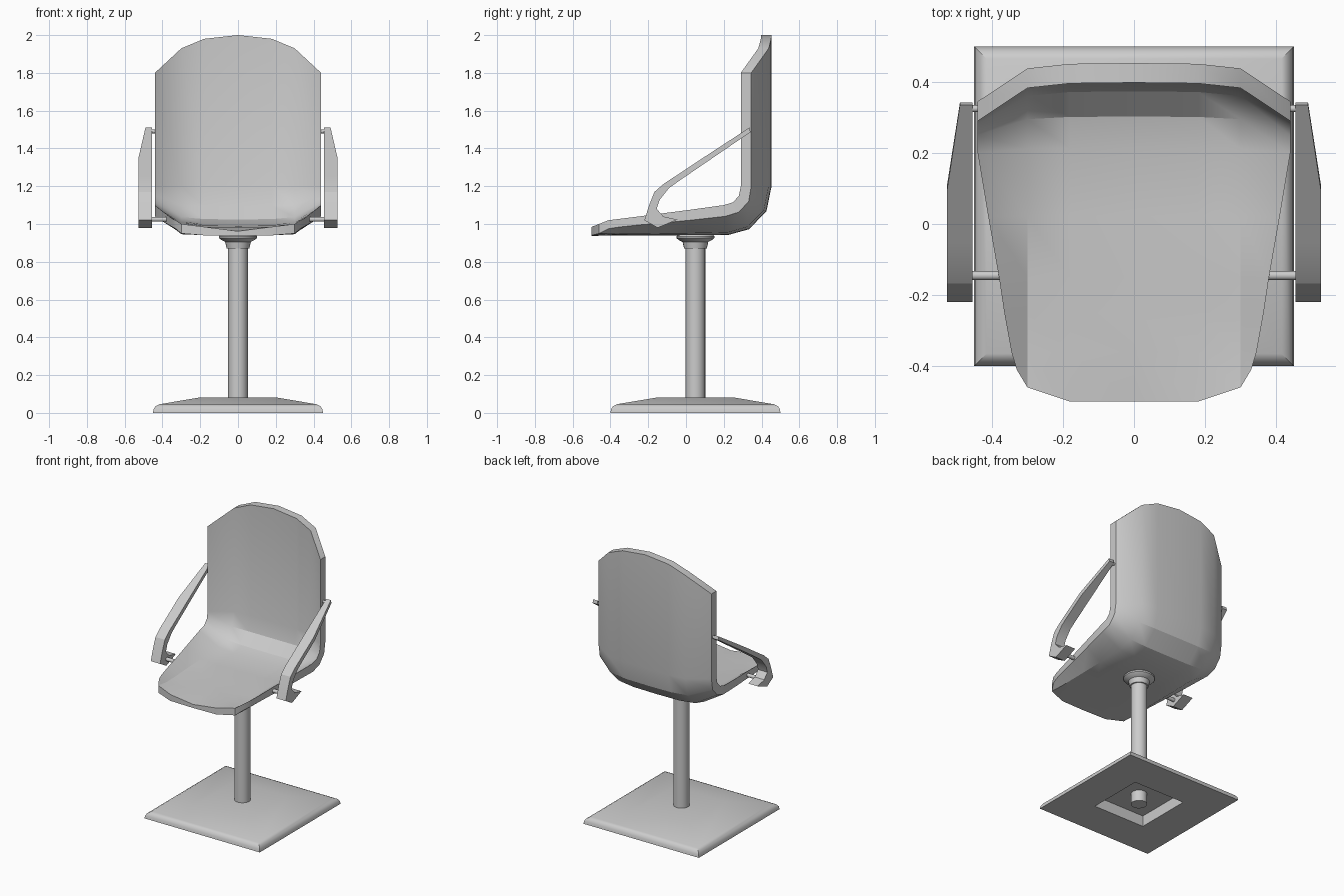
import bpy, bmesh
from math import sin, cos, radians, pi
from mathutils import Vector

if "Cube" in bpy.data.objects:
    bpy.data.objects.remove(bpy.data.objects["Cube"], do_unlink=True)

grey = bpy.data.materials.new("light_grey")
grey.use_nodes = True
grey.diffuse_color = (0.6, 0.6, 0.6, 1)
grey.node_tree.nodes["Principled BSDF"].inputs["Base Color"].default_value = (0.6, 0.6, 0.6, 1)


def finish(name, bm, smooth=None):
    bmesh.ops.recalc_face_normals(bm, faces=bm.faces)
    mesh = bpy.data.meshes.new(name)
    bm.to_mesh(mesh)
    bm.free()
    mesh.materials.append(grey)
    obj = bpy.data.objects.new(name, mesh)
    bpy.context.collection.objects.link(obj)
    if smooth:
        bpy.ops.object.select_all(action="DESELECT")
        obj.select_set(True)
        bpy.context.view_layer.objects.active = obj
        bpy.ops.object.shade_smooth_by_angle(angle=radians(smooth))
    return obj


def bridge(bm, rings, closed=True):
    """Quads between neighbouring rings of vertices."""
    for a, b in zip(rings, rings[1:]):
        n = len(a)
        for i in range(n if closed else n - 1):
            j = (i + 1) % n
            bm.faces.new((a[i], a[j], b[j], b[i]))


def loft(name, rings, smooth=None):
    """Closed solid through rings of points, capped at both ends."""
    bm = bmesh.new()
    vs = [[bm.verts.new(p) for p in ring] for ring in rings]
    bridge(bm, vs)
    bm.faces.new(vs[0])
    bm.faces.new(vs[-1])
    return finish(name, bm, smooth)


def turned(name, profile, sides, turn=0.0):
    """Lathe of (radius, z) around the column axis."""
    angles = [2 * pi * i / sides + turn for i in range(sides)]
    return loft(name, [[(r * cos(a), 0.05 + r * sin(a), z) for a in angles]
                       for r, z in profile], 35)


def pin(name, x0, x1, y, z, r):
    angles = [2 * pi * i / 12 for i in range(12)]
    loft(name, [[(x, y + r * cos(a), z + r * sin(a)) for a in angles]
                for x in (x0, x1)], 40)


# Square foot plate with rounded rim and a hollow underneath
plate = [(0.2, 0.076), (0.2, 0), (0.45, 0), (0.447, 0.02), (0.437, 0.035),
         (0.415, 0.046), (0.2, 0.082)]
turned("foot_plate", [(h * 2 ** 0.5, z) for h, z in plate], 4, pi / 4)

# Column and collar
turned("column", [(0.052, 0), (0.052, 0.9)], 24)
turned("collar", [(0.06, 0.87), (0.068, 0.905), (0.09, 0.916), (0.1, 0.925),
                  (0.1, 0.935), (0.09, 0.945)], 24)

# Seat shell rows: rim x, rim y, rim z, dip, lean of the normal, thickness
rows = [(0.345, -0.36, 1.026, 0.043, 0, 0.043),
        (0.365, -0.25, 1.04, 0.055, 0, 0.045),
        (0.38, -0.15, 1.053, 0.063, 0, 0.05),
        (0.41, 0.02, 1.075, 0.08, 2, 0.055),
        (0.44, 0.2, 1.1, 0.1, 8, 0.06),
        (0.44, 0.25, 1.115, 0.105, 30, 0.06),
        (0.44, 0.28, 1.15, 0.108, 60, 0.06),
        (0.44, 0.29, 1.2, 0.108, 90, 0.055)]
blend = (0, 0.86, 0.98, 1)
columns = (None, 0.3, 0.18, 0)
half_inner, half_outer = [], []
# Rounded front lip
lip = [(0.33, -0.41, 1.02), (0.3, -0.46, 1.0), (0.18, -0.5, 0.985), (0, -0.5, 0.962)]
half_inner.append([Vector(p) for p in lip])
half_outer.append([Vector((x, y, z - t)) for (x, y, z), t in zip(lip, (0.045, 0.05, 0.045, 0.025))])
for w, y, z, dip, lean, thick in rows:
    n = Vector((0, sin(radians(lean)), -cos(radians(lean))))
    inner = [Vector((w if c is None else c, y, z)) + n * dip * f
             for c, f in zip(columns, blend)]
    half_inner.append(inner)
    half_outer.append([p + n * thick for p in inner])
# Arched top of the backrest
for half in (half_inner, half_outer):
    half.append([Vector((p.x, p.y, z)) for p, z in zip(half[-1], (1.8, 1.93, 1.98, 2.0))])


def both_sides(half):
    return half + [Vector((-p.x, p.y, p.z)) for p in half[-2::-1]]


rings = [both_sides(a) + both_sides(b)[::-1] for a, b in zip(half_inner, half_outer)]
bm = bmesh.new()
vs = [[bm.verts.new(p) for p in ring] for ring in rings]
bridge(bm, vs)
for end in (vs[0], vs[-1]):
    bridge(bm, [end[:7], end[:6:-1]], closed=False)
finish("seat_shell", bm, 28)

# Armrests: upper and lower edge of the band, then outer x
band = [((0.335, 1.51), (0.342, 1.487), 0.49),
        ((0.09, 1.35), (0.105, 1.325), 0.527),
        ((-0.055, 1.254), (-0.04, 1.226), 0.527),
        ((-0.115, 1.215), (-0.09, 1.19), 0.527),
        ((-0.167, 1.17), (-0.14, 1.127), 0.527),
        ((-0.195, 1.1), (-0.155, 1.08), 0.527),
        ((-0.22, 1.02), (-0.12, 1.04), 0.527),
        ((-0.15, 0.98), (-0.045, 1.023), 0.527)]
for side, s in (("left", 1), ("right", -1)):
    loft(side + "_armrest", [[(s * 0.454, *a), (s * x, *a), (s * x, *b), (s * 0.454, *b)]
                             for a, b, x in band], 25)
    pin(side + "_lower_pin", s * 0.37, s * 0.46, -0.145, 1.025, 0.013)
    pin(side + "_upper_pin", s * 0.43, s * 0.46, 0.325, 1.49, 0.01)
